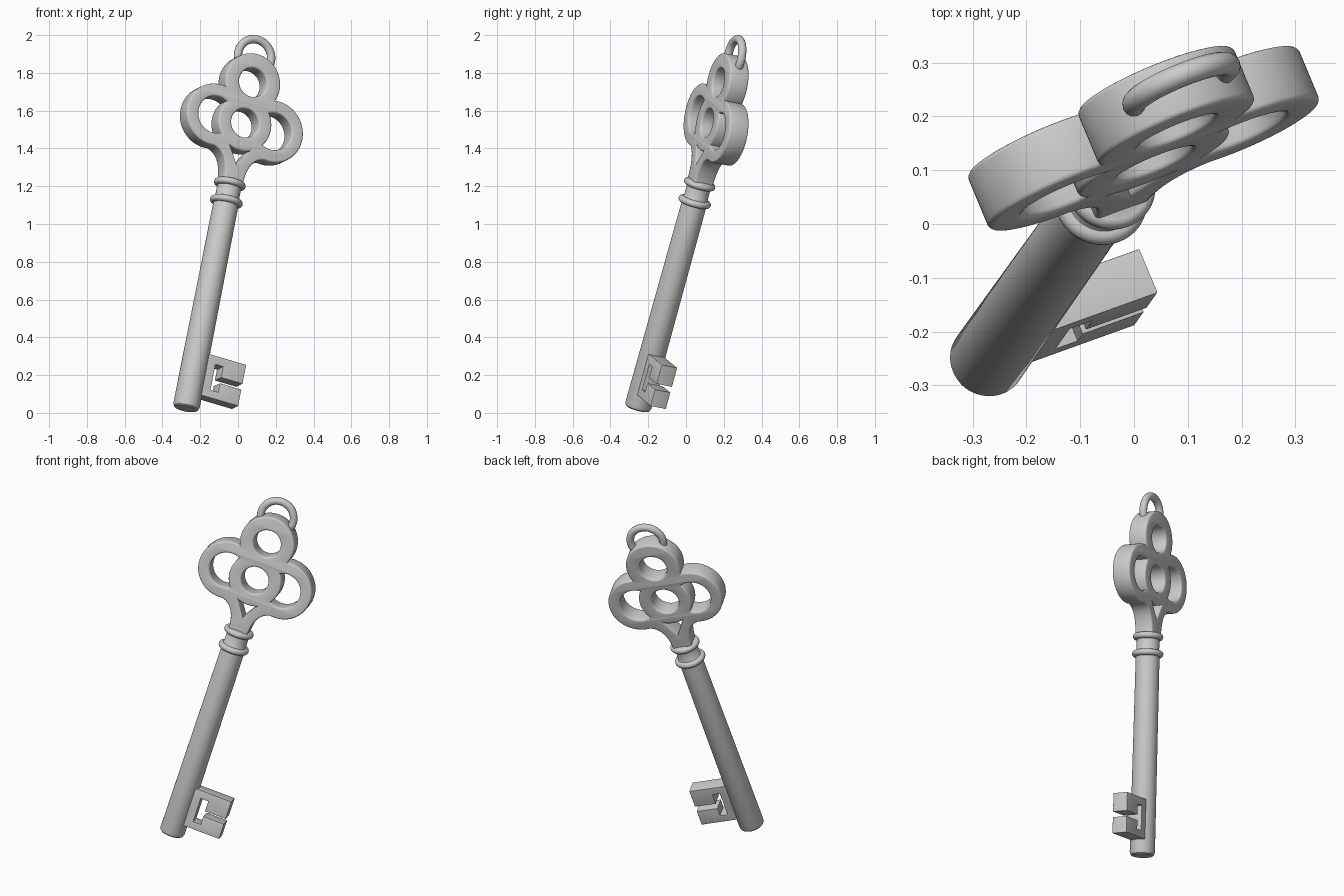
import bpy, bmesh, math
from mathutils import Vector, Matrix

if "Cube" in bpy.data.objects:
    bpy.data.objects.remove(bpy.data.objects["Cube"])

# Key frame: local x = across the bow, y = along the shaft, z = out of the front face
along = Vector((0.185, 0.262, 0.947)).normalized()
across = Vector((0.908, 0.327, -0.265))
across = (across - along * across.dot(along)).normalized()
front = across.cross(along)
FRAME = Matrix((across, along, front)).transposed().to_4x4()
FRAME.translation = (-0.276, -0.257, 0.022)

CEN, TOP, SIDE = (0, 1.588), (0, 1.815), (0.169, 1.588)
R_CEN, R_TOP, R_SIDE = 0.152, 0.157, 0.167


def finish(ob, angle=35):
    ob.matrix_world = FRAME
    bpy.ops.object.select_all(action='DESELECT')
    ob.select_set(True)
    bpy.context.view_layer.objects.active = ob
    if ob.type == 'CURVE':
        bpy.ops.object.convert(target='MESH')
        ob = bpy.context.object
        bm = bmesh.new()
        bm.from_mesh(ob.data)
        bmesh.ops.remove_doubles(bm, verts=bm.verts, dist=1e-5)
        bmesh.ops.recalc_face_normals(bm, faces=bm.faces)
        bm.to_mesh(ob.data)
        bm.free()
    bpy.ops.object.shade_smooth_by_angle(angle=math.radians(angle))


def arc(c, r, a0, a1, n=32):
    return [(c[0] + r * math.cos(a0 + (a1 - a0) * i / n),
             c[1] + r * math.sin(a0 + (a1 - a0) * i / n)) for i in range(n + 1)]


def circle(c, r, n=56):
    return arc(c, r, 0, 2 * math.pi, n)[:-1]


def ang(c, p):
    return math.atan2(p[1] - c[1], p[0] - c[0])


def meet(c0, r0, c1, r1, sign):
    """Crossing point of two circles."""
    a, b = Vector(c0), Vector(c1)
    d = (b - a).length
    e = (b - a) / d
    x = (d * d + r0 * r0 - r1 * r1) / (2 * d)
    return a + e * x + Vector((-e.y, e.x)) * sign * math.sqrt(r0 * r0 - x * x)


def mirror(pts):
    return [(-x, y) for x, y in reversed(pts)]


def plate(name, loops, thick, bevel):
    cu = bpy.data.curves.new(name, 'CURVE')
    cu.dimensions, cu.fill_mode = '2D', 'BOTH'
    cu.extrude, cu.bevel_depth, cu.offset = thick / 2 - bevel, bevel, -bevel
    cu.bevel_resolution = 2
    for pts in loops:
        sp = cu.splines.new('POLY')
        sp.points.add(len(pts) - 1)
        for p, q in zip(sp.points, pts):
            p.co = (q[0], q[1], 0, 1)
        sp.use_cyclic_u = True
    ob = bpy.data.objects.new(name, cu)
    bpy.context.collection.objects.link(ob)
    finish(ob)


# Bow outline: flared stem, side lobe, top lobe, mirrored
p0, p1 = Vector((0.056, 1.28)), Vector((0.066, 1.405))
a_low = math.radians(-98)
p2 = Vector(arc(SIDE, R_SIDE, a_low, 0, 1)[0])
flare = [tuple(p0 * (1 - t) ** 2 + p1 * 2 * t * (1 - t) + p2 * t * t)
         for t in [i / 12 for i in range(12)]]
j = meet(SIDE, R_SIDE, TOP, R_TOP, -1)
lobe = arc(SIDE, R_SIDE, a_low, ang(SIDE, j), 44)
cap = arc(TOP, R_TOP, ang(TOP, j), math.pi / 2, 28)
half = [(0.056, 1.245)] + flare + lobe + cap[1:]
outline = half + mirror(half[:-1])

# Bow openings: round holes, side crescents, small triangle
h0 = meet(SIDE, 0.1, CEN, R_CEN, 1)
h1 = meet(SIDE, 0.1, CEN, R_CEN, -1)
a0, a1 = sorted((ang(SIDE, h0), ang(SIDE, h1)))
b0, b1 = sorted((ang(CEN, h0), ang(CEN, h1)))
crescent = arc(SIDE, 0.1, a0, a1, 44) + arc(CEN, R_CEN, b1, b0, 18)[1:-1]
tri = [(0, 1.355)] + arc(CEN, R_CEN, math.radians(-68), math.radians(-112), 12)
plate("bow", [outline, circle(CEN, 0.078), circle(TOP, 0.078),
              crescent, mirror(crescent), tri], 0.11, 0.01)

# Bit with notched slot
plate("bit", [[(0.03, 0.083), (0.27, 0.083), (0.27, 0.175), (0.145, 0.175),
               (0.145, 0.125), (0.1, 0.125), (0.1, 0.268), (0.145, 0.268),
               (0.145, 0.207), (0.27, 0.207), (0.27, 0.313), (0.03, 0.313)]],
      0.09, 0.002)


# Shaft with two collar beads, turned as one profile
def bead(h, r, m=0.018):
    return [(r + m * math.cos(t), h + m * math.sin(t))
            for t in [math.radians(-100 + 20 * i) for i in range(11)]]


profile = ([(0, 0), (0.058, 0), (0.066, 0.006), (0.071, 0.022), (0.067, 1.138)]
           + bead(1.158, 0.07) + [(0.064, 1.18), (0.064, 1.236)]
           + bead(1.256, 0.067) + [(0.06, 1.276), (0, 1.276)])
bm = bmesh.new()
vs = [bm.verts.new((r, h, 0)) for r, h in profile]
es = [bm.edges.new(e) for e in zip(vs, vs[1:])]
bmesh.ops.spin(bm, geom=vs + es, cent=(0, 0, 0), axis=(0, 1, 0),
               angle=2 * math.pi, steps=56, use_merge=False)
bmesh.ops.remove_doubles(bm, verts=bm.verts, dist=1e-4)
bmesh.ops.recalc_face_normals(bm, faces=bm.faces)
me = bpy.data.meshes.new("shaft")
bm.to_mesh(me)
bm.free()
shaft = bpy.data.objects.new("shaft", me)
bpy.context.collection.objects.link(shaft)
finish(shaft)

# Hanging loop on top
cu = bpy.data.curves.new("hanging_loop", 'CURVE')
cu.dimensions = '3D'
cu.bevel_depth, cu.bevel_resolution, cu.use_fill_caps = 0.022, 5, True
sp = cu.splines.new('POLY')
pts = arc((0, 1.967), 0.095, math.radians(-28), math.radians(208), 40)
sp.points.add(len(pts) - 1)
for p, q in zip(sp.points, pts):
    p.co = (q[0], q[1], 0, 1)
loop = bpy.data.objects.new("hanging_loop", cu)
bpy.context.collection.objects.link(loop)
finish(loop)
